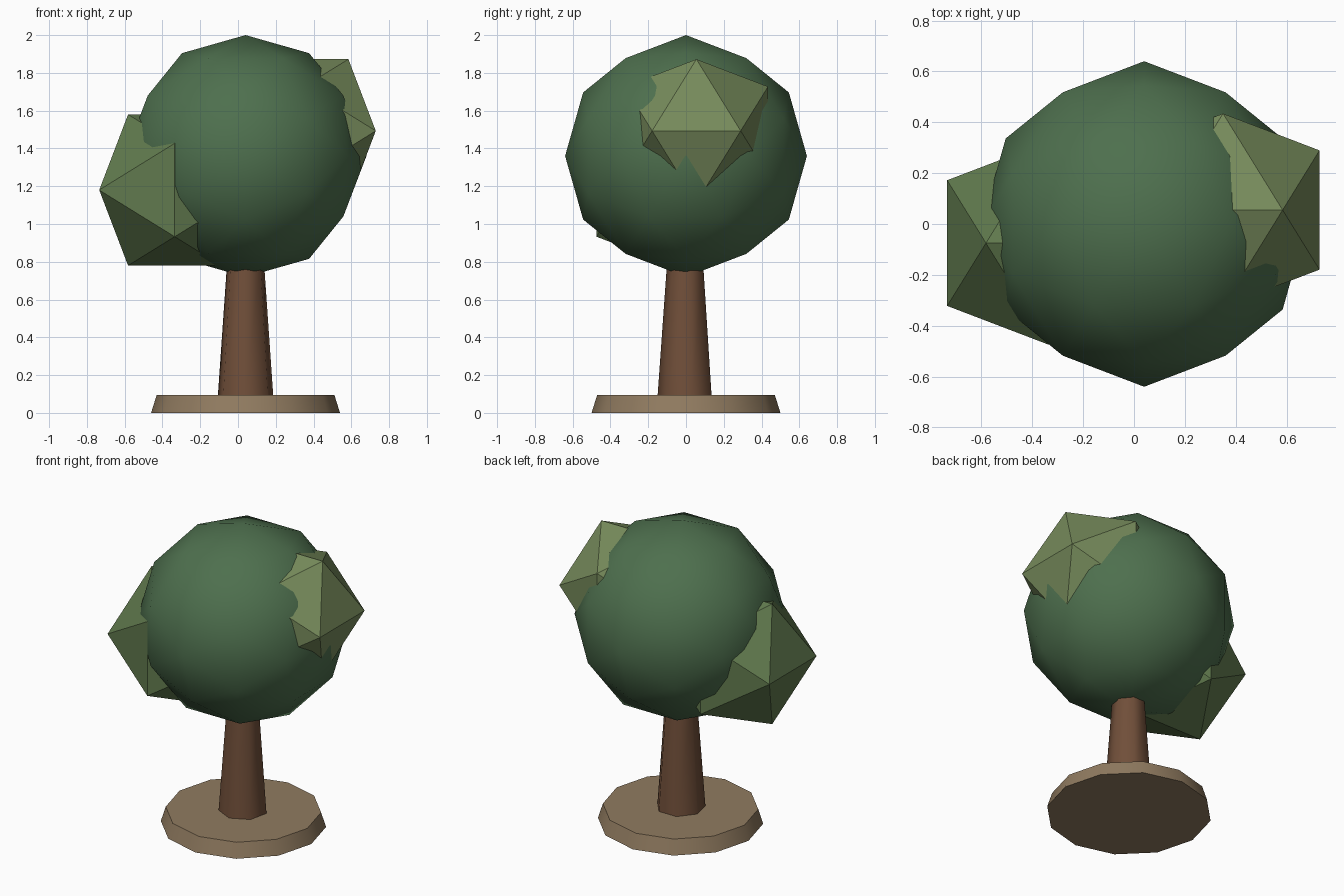
import bpy, bmesh
from math import sin, cos, pi, radians, sqrt
from mathutils import Vector
from itertools import combinations

if "Cube" in bpy.data.objects:
    bpy.data.objects.remove(bpy.data.objects["Cube"])


def finish(bm, name, hex_color, smooth_angle=None):
    bmesh.ops.recalc_face_normals(bm, faces=bm.faces[:])
    mesh = bpy.data.meshes.new(name)
    bm.to_mesh(mesh)
    bm.free()
    obj = bpy.data.objects.new(name, mesh)
    bpy.context.collection.objects.link(obj)
    mat = bpy.data.materials.new(name + "_color")
    rgb = [(int(hex_color[i:i + 2], 16) / 255) ** 2.2 for i in (0, 2, 4)]
    mat.diffuse_color = (*rgb, 1)
    mat.use_nodes = True
    mat.node_tree.nodes["Principled BSDF"].inputs["Base Color"].default_value = mat.diffuse_color
    mesh.materials.append(mat)
    if smooth_angle:
        bpy.ops.object.select_all(action='DESELECT')
        obj.select_set(True)
        bpy.context.view_layer.objects.active = obj
        bpy.ops.object.shade_smooth_by_angle(angle=radians(smooth_angle))
    return obj


def tapered_post(name, sides, x, z0, r0, z1, r1, color, smooth_angle):
    """Capped tapered prism with its first corner facing the front."""
    bm = bmesh.new()
    angles = [2 * pi * i / sides for i in range(sides)]
    low, high = [[bm.verts.new((x + r * sin(a), -r * cos(a), z)) for a in angles]
                 for r, z in ((r0, z0), (r1, z1))]
    bm.faces.new(low)
    bm.faces.new(high)
    for i in range(sides):
        j = (i + 1) % sides
        bm.faces.new((low[i], low[j], high[j], high[i]))
    return finish(bm, name, color, smooth_angle)


def icosahedron(name, centre, radius, color, subdivide=False, smooth_angle=None):
    """Icosahedron with its two-fold axes on x, y and z; optionally one subdivision."""
    t = (1 + sqrt(5)) / 2
    pts = []
    for a in (-1, 1):
        for b in (-t, t):
            pts += [Vector((0, b, a)), Vector((a, 0, b)), Vector((b, a, 0))]
    if subdivide:
        pts += [p + q for p, q in combinations(pts, 2) if (p - q).length < 2.1]
    bm = bmesh.new()
    for p in pts:
        bm.verts.new(Vector(centre) + p.normalized() * radius)
    bmesh.ops.convex_hull(bm, input=bm.verts[:])
    return finish(bm, name, color, smooth_angle)


# Ground disc and trunk
tapered_post("base", 12, 0.04, 0.0, 0.50, 0.096, 0.47, "8f7a60", 40)
tapered_post("trunk", 7, 0.04, 0.096, 0.15, 0.80, 0.10, "70503c", 60)

# Main crown and two faceted leaf clumps
icosahedron("crown", (0.04, 0, 1.36), 0.64, "4f6f4f", True, 60)
icosahedron("left_leaf_clump", (-0.335, -0.075, 1.18), 0.47, "61794f")
icosahedron("right_leaf_clump", (0.35, 0.055, 1.493), 0.446, "768a5c")
